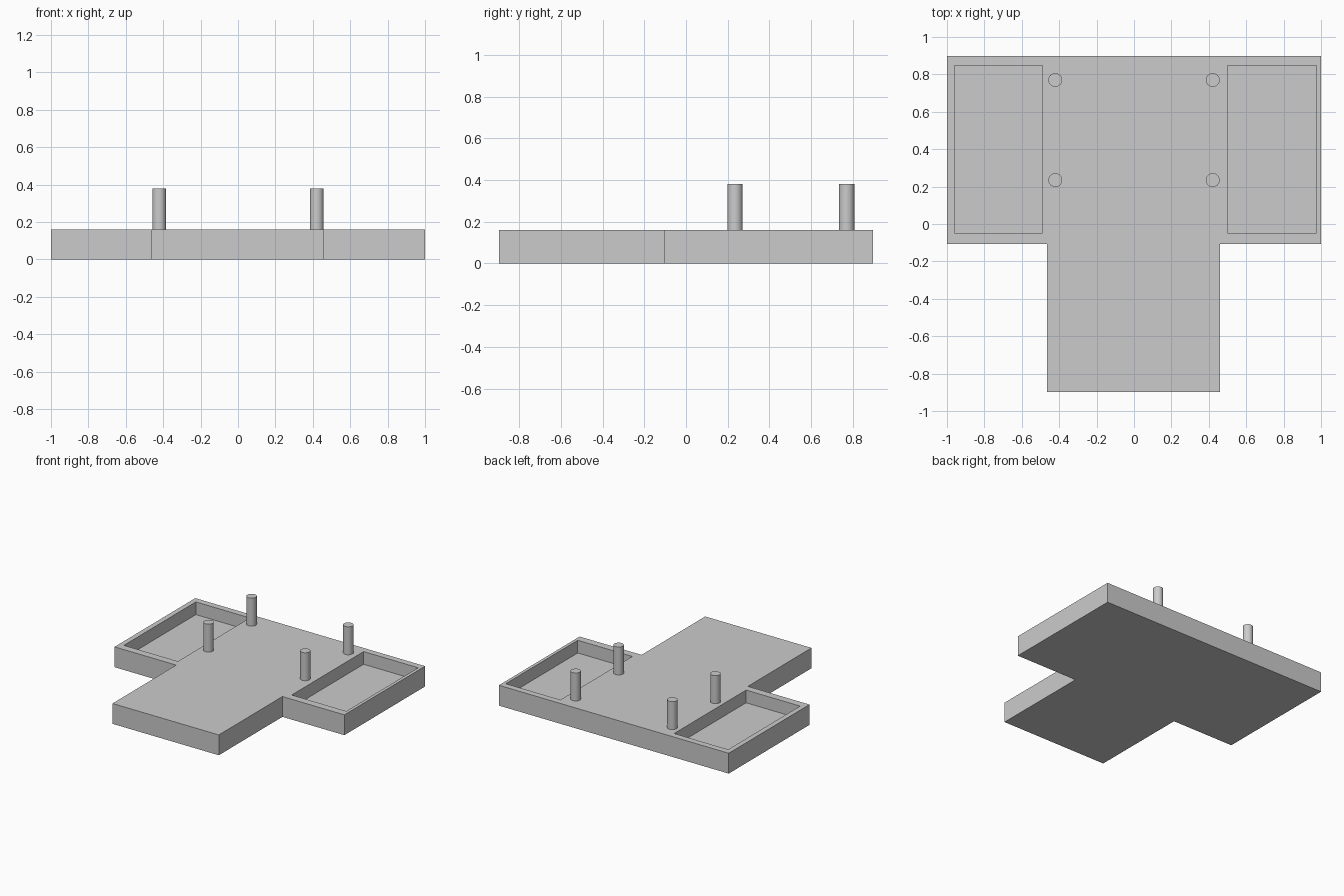
import bpy, bmesh, math
from mathutils import Vector

cube = bpy.data.objects.get("Cube")
if cube:
    bpy.data.objects.remove(cube, do_unlink=True)

THICK, FLOOR, PEG_TOP, PEG_R = 0.16, 0.06, 0.38, 0.037

grey = bpy.data.materials.new("plain_grey")
grey.use_nodes = True
colour = (0.6, 0.6, 0.6, 1)
grey.diffuse_color = colour
grey.node_tree.nodes["Principled BSDF"].inputs["Base Color"].default_value = colour


def add_object(name, bm):
    bmesh.ops.recalc_face_normals(bm, faces=bm.faces[:])
    mesh = bpy.data.meshes.new(name)
    bm.to_mesh(mesh)
    bm.free()
    mesh.materials.append(grey)
    obj = bpy.data.objects.new(name, mesh)
    bpy.context.collection.objects.link(obj)
    return obj


# T-shaped base plate, laid out on the lines of its stem, arms and pockets
xs = [-1, -0.96, -0.49, -0.464, 0.461, 0.5, 0.975, 1]
ys = [-0.897, -0.106, -0.047, 0.847, 0.897]
bm = bmesh.new()
grid = [[bm.verts.new((x, y, 0)) for y in ys] for x in xs]
pocket_centres = []
for i in range(len(xs) - 1):
    for j in range(len(ys) - 1):
        if j == 0 and i != 3:
            continue
        face = bm.faces.new((grid[i][j], grid[i + 1][j],
                             grid[i + 1][j + 1], grid[i][j + 1]))
        if j == 2 and i in (1, 5):
            pocket_centres.append(face.calc_center_median() + Vector((0, 0, THICK)))
bmesh.ops.delete(bm, geom=[v for v in bm.verts if not v.link_faces], context='VERTS')
result = bmesh.ops.extrude_face_region(bm, geom=bm.faces[:], use_keep_orig=True)
for v in result["geom"]:
    if isinstance(v, bmesh.types.BMVert):
        v.co.z = THICK

# Sunken pocket in each arm
pockets = [f for f in bm.faces
           if any((f.calc_center_median() - c).length < 0.001 for c in pocket_centres)]
for face in bmesh.ops.extrude_discrete_faces(bm, faces=pockets)["faces"]:
    for v in face.verts:
        v.co.z = FLOOR
add_object("base_plate", bm)

# Four upright pegs
for side, x in (("right", -0.421), ("left", 0.421)):
    for place, y in (("front", 0.235), ("back", 0.77)):
        bm = bmesh.new()
        bmesh.ops.create_cone(bm, cap_ends=True, segments=32, radius1=PEG_R,
                              radius2=PEG_R, depth=PEG_TOP - THICK)
        bmesh.ops.translate(bm, verts=bm.verts[:], vec=(x, y, (PEG_TOP + THICK) / 2))
        peg = add_object(f"{place}_{side}_peg", bm)
        bpy.ops.object.select_all(action='DESELECT')
        peg.select_set(True)
        bpy.context.view_layer.objects.active = peg
        bpy.ops.object.shade_smooth_by_angle(angle=math.radians(30))
